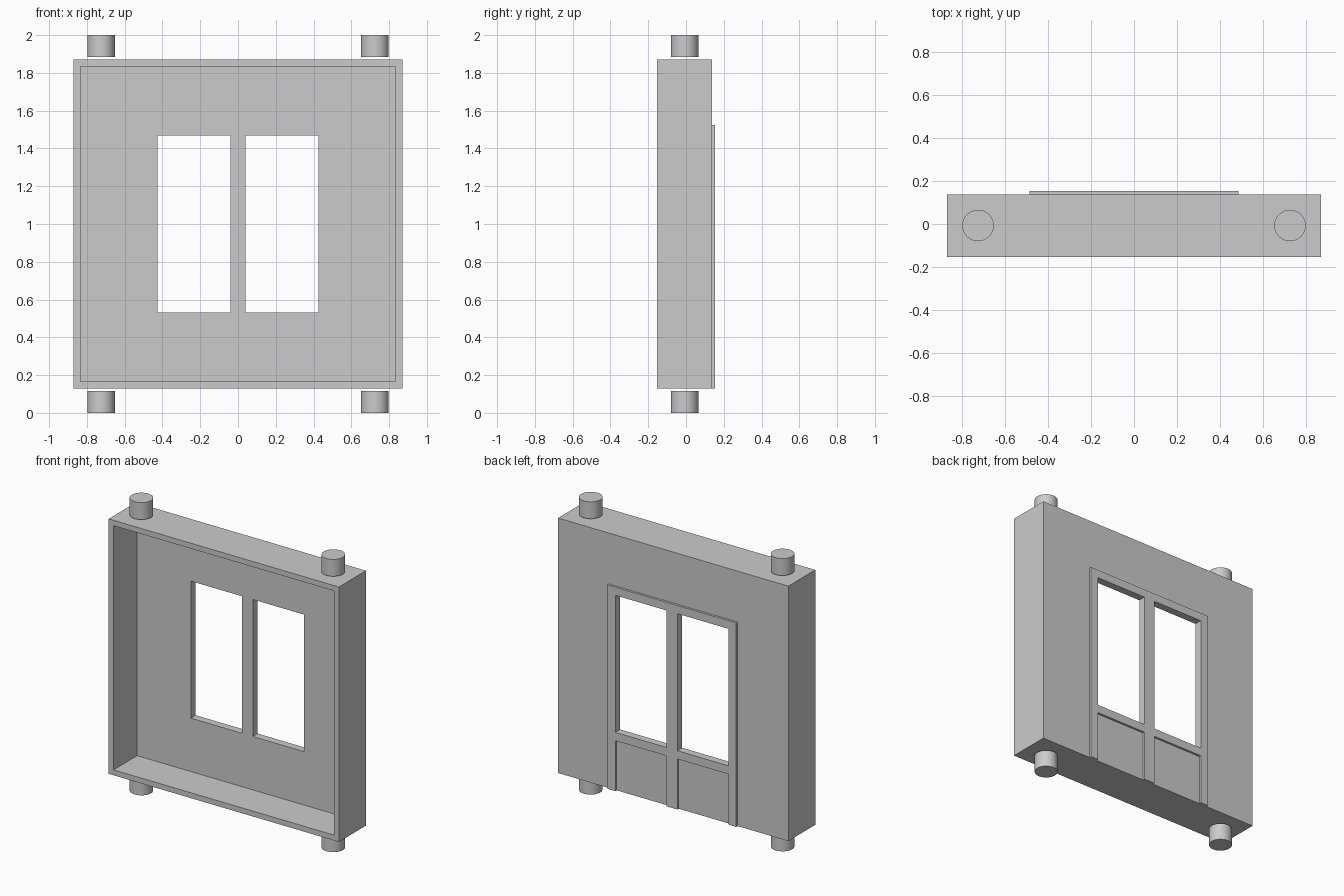
import bpy

if "Cube" in bpy.data.objects:
    bpy.data.objects.remove(bpy.data.objects["Cube"])

# Key sizes
W, Z0, Z1 = 0.87, 0.13, 1.872           # half width, bottom and top of the panel
FRONT, BACK, TRIM = -0.153, 0.138, 0.153  # depth planes
T = 0.037                                # shell thickness


def box(name, lo, hi):
    """Box between two opposite corners."""
    bpy.ops.mesh.primitive_cube_add(size=1)
    ob = bpy.context.object
    ob.name = name
    for v in ob.data.vertices:
        v.co = [hi[i] if v.co[i] > 0 else lo[i] for i in range(3)]
    return ob


def cut(target, lo, hi):
    """Subtract a box from the target and drop the cutter."""
    cutter = box("cutter", lo, hi)
    cutter.hide_render = True
    mod = target.modifiers.new("cut", 'BOOLEAN')
    mod.operation = 'DIFFERENCE'
    mod.solver = 'EXACT'
    mod.object = cutter
    bpy.context.view_layer.objects.active = target
    bpy.ops.object.modifier_apply(modifier=mod.name)
    bpy.data.objects.remove(cutter)


# Hollow wall panel, open to the front
panel = box("wall_panel", (-W, FRONT, Z0), (W, BACK, Z1))
cut(panel, (-W + T, FRONT - 0.1, Z0 + T), (W - T, BACK - T, Z1 - T))

# Raised window and door trim on the back
trim = box("window_trim", (-0.486, BACK, Z0), (0.486, TRIM, 1.524))

# Paired window openings through both, and lower recesses in the trim
for x0, x1 in ((-0.427, -0.041), (0.041, 0.427)):
    for part in (panel, trim):
        cut(part, (x0, 0, 0.532), (x1, 0.3, 1.468))
    cut(trim, (x0, 0, Z0 - 0.1), (x1, 0.3, 0.475))

# Connector pegs, just clear of the top and bottom edges
for side, x in (("left", -0.725), ("right", 0.725)):
    for end, z in (("bottom", 0.058), ("top", 1.942)):
        bpy.ops.mesh.primitive_cylinder_add(
            vertices=48, radius=0.073, depth=0.116, location=(x, -0.007, z))
        bpy.context.object.name = f"{end}_{side}_peg"
        bpy.ops.object.shade_smooth_by_angle()
